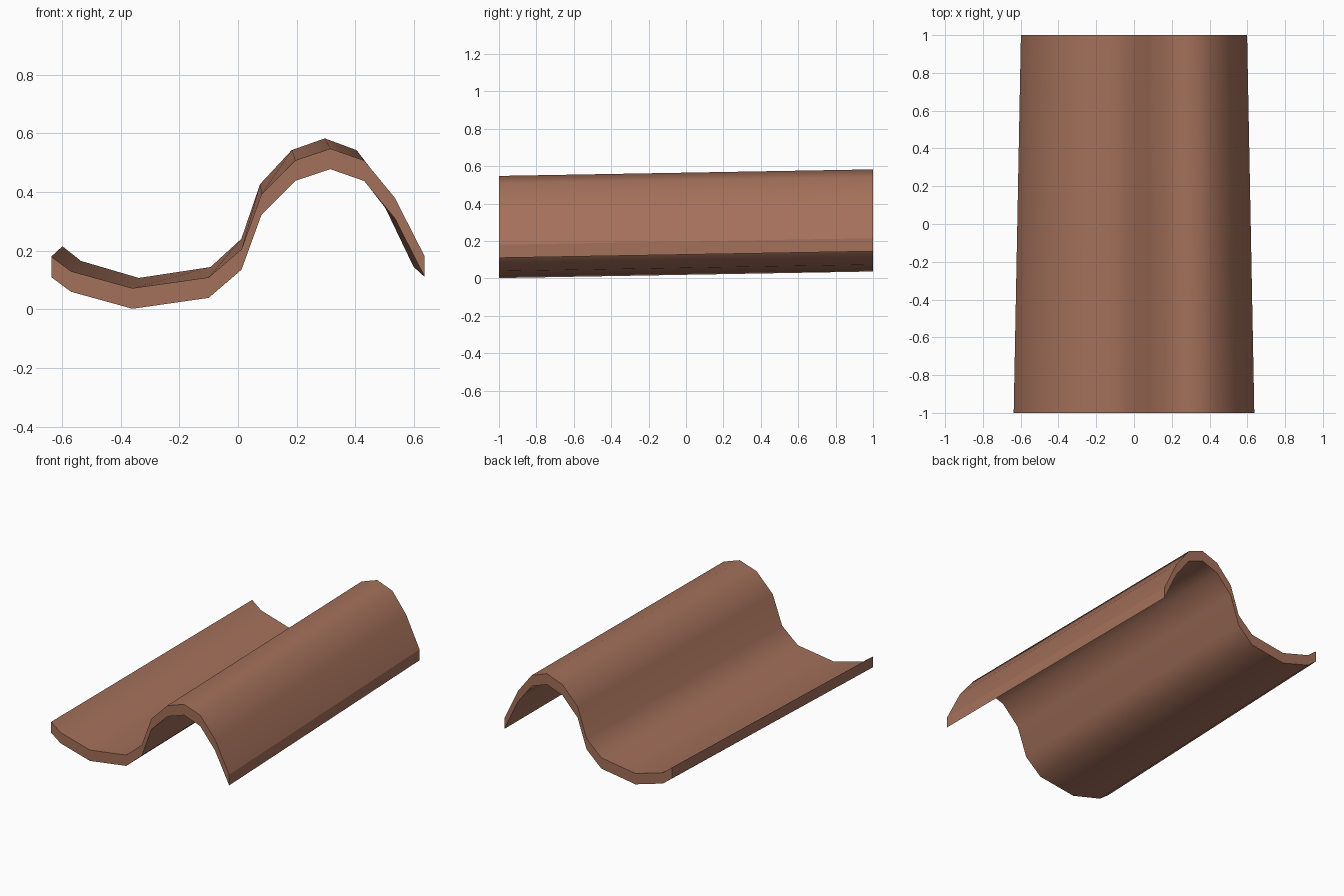
import bpy
import bmesh

cube = bpy.data.objects.get("Cube")
if cube:
    bpy.data.objects.remove(cube, do_unlink=True)

# Fired clay colour
clay = bpy.data.materials.new("terracotta_brown")
clay.use_nodes = True
colour = (0.37, 0.163, 0.103, 1)
clay.diffuse_color = colour
clay.node_tree.nodes["Principled BSDF"].inputs["Base Color"].default_value = colour

# Upper S-shaped profile at the wide front end
PROFILE = [(-0.637, 0.18), (-0.57, 0.13), (-0.36, 0.072), (-0.10, 0.109),
           (0.012, 0.205), (0.08, 0.392), (0.195, 0.508), (0.315, 0.548),
           (0.43, 0.508), (0.535, 0.38), (0.637, 0.18)]
THICKNESS = 0.07
BACK_SCALE = 0.94   # the tile narrows toward the back
BACK_RISE = 0.035   # and slopes upward

bm = bmesh.new()


def row(y, scale, rise, drop):
    return [bm.verts.new((x * scale, y, z + rise - drop)) for x, z in PROFILE]


def strip(a, b, smooth):
    for i in range(len(a) - 1):
        bm.faces.new((a[i], a[i + 1], b[i + 1], b[i])).smooth = smooth


front_top = row(-1, 1, 0, 0)
front_low = row(-1, 1, 0, THICKNESS)
back_top = row(1, BACK_SCALE, BACK_RISE, 0)
back_low = row(1, BACK_SCALE, BACK_RISE, THICKNESS)

# Curved upper and lower surfaces
strip(front_top, back_top, True)
strip(back_low, front_low, True)

# Flat front and back ends, then the two long side edges
bm.faces.new(front_low + front_top[::-1])
bm.faces.new(back_top + back_low[::-1])
for i in (0, -1):
    bm.faces.new((front_top[i], back_top[i], back_low[i], front_low[i]))
bmesh.ops.recalc_face_normals(bm, faces=bm.faces)

# Crisp rims where the curved surfaces meet the cut edges
for edge in bm.edges:
    edge.smooth = all(f.smooth for f in edge.link_faces)

mesh = bpy.data.meshes.new("roof_tile")
bm.to_mesh(mesh)
bm.free()
mesh.materials.append(clay)
tile = bpy.data.objects.new("roof_tile", mesh)
bpy.context.collection.objects.link(tile)
